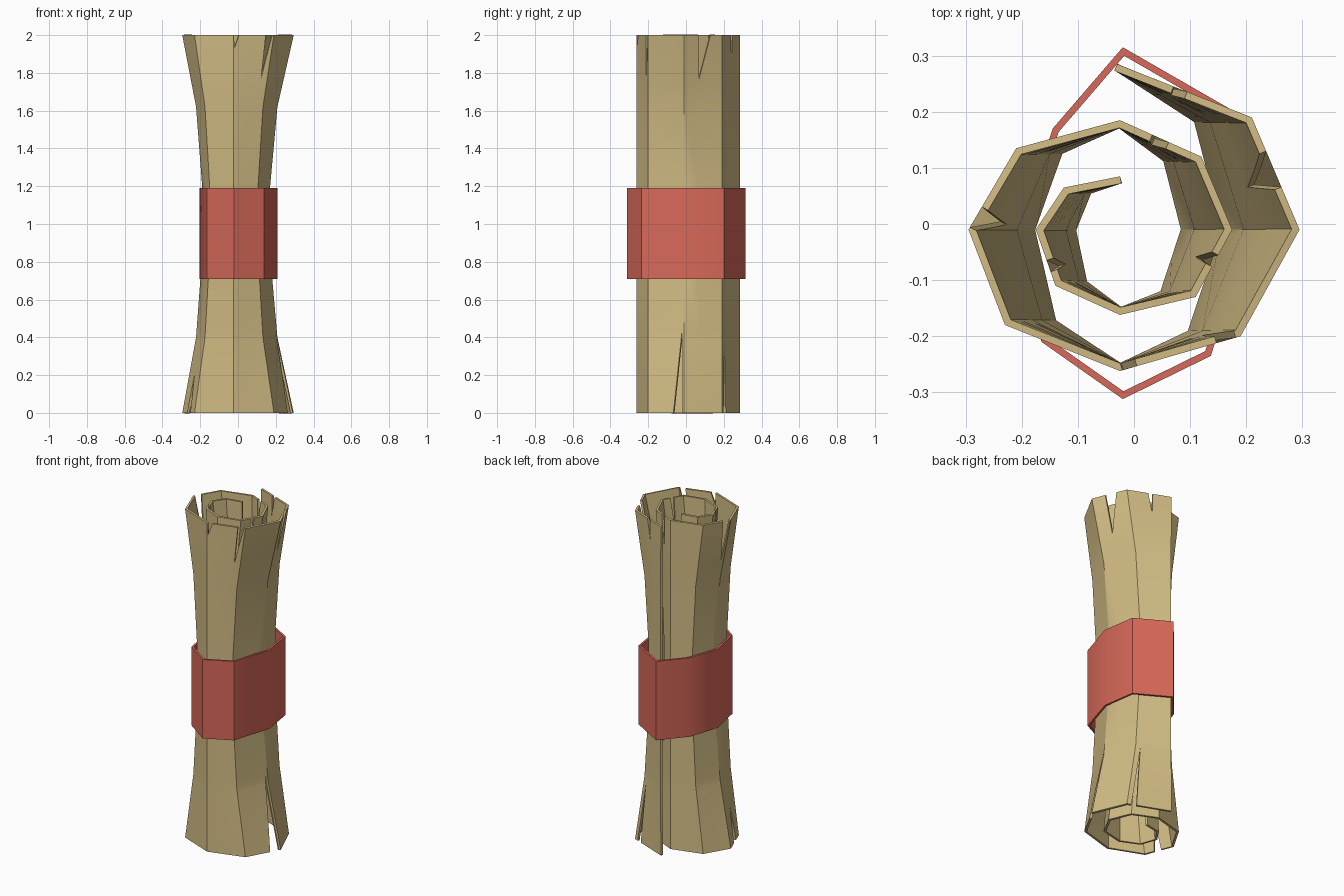
import bpy
import bmesh

cube = bpy.data.objects.get("Cube")
if cube:
    bpy.data.objects.remove(cube, do_unlink=True)

AXIS_X = -0.025   # the roll flares sideways about this line


def material(name, rgb):
    mat = bpy.data.materials.new(name)
    mat.use_nodes = True
    mat.diffuse_color = (*rgb, 1)
    mat.node_tree.nodes["Principled BSDF"].inputs["Base Color"].default_value = (*rgb, 1)
    return mat


def lerp(a, b, t):
    return a + (b - a) * t


def flare(z):
    # sideways scale of the roll at a height
    levels = [(0, 1), (0.4, 0.73), (0.8, 0.62), (1.2, 0.61), (1.62, 0.73), (2, 1)]
    for (z0, f0), (z1, f1) in zip(levels, levels[1:]):
        if z <= z1:
            return lerp(f0, f1, (z - z0) / (z1 - z0))
    return 1


def path_point(path, u):
    i = min(int(u), len(path) - 2)
    return [lerp(a, b, u - i) for a, b in zip(path[i], path[i + 1])]


def finish(name, bm, mat, thickness):
    # thicken the sheet inwards and shade it
    mesh = bpy.data.meshes.new(name)
    bm.to_mesh(mesh)
    bm.free()
    obj = bpy.data.objects.new(name, mesh)
    bpy.context.collection.objects.link(obj)
    mesh.materials.append(mat)
    bpy.ops.object.select_all(action="DESELECT")
    obj.select_set(True)
    bpy.context.view_layer.objects.active = obj
    solid = obj.modifiers.new("thickness", "SOLIDIFY")
    solid.thickness = thickness
    solid.offset = -1
    solid.use_even_offset = True
    bpy.ops.object.modifier_apply(modifier=solid.name)
    bpy.ops.object.shade_smooth_by_angle(angle=0.6)
    return obj


def paper_roll(path, tears, mat):
    # each tear is (start, tip, end) along the path, tip height, rim height
    rows = sorted({0, 0.4, 0.8, 1.2, 1.62, 2} | {t[3] for t in tears})
    columns = [(u, [u] * len(rows), False) for u in range(len(path))]
    for start, tip, end, tip_z, rim_z in tears:
        for side, gap in ((start, True), (end, False)):
            us = [lerp(tip, side, max(0, (z - tip_z) / (rim_z - tip_z))) for z in rows]
            columns.append((tip + (-0.001 if gap else 0.001), us, gap))
    columns.sort(key=lambda c: c[0])

    bm = bmesh.new()
    grid = []
    for _, us, _ in columns:
        line = []
        for u, z in zip(us, rows):
            x, y = path_point(path, u)
            line.append(bm.verts.new((AXIS_X + (x - AXIS_X) * flare(z), y, z)))
        grid.append(line)
    for (_, _, gap), a, b in zip(columns, grid, grid[1:]):
        if not gap:
            for r in range(len(rows) - 1):
                bm.faces.new((a[r], a[r + 1], b[r + 1], b[r]))
    bmesh.ops.remove_doubles(bm, verts=bm.verts[:], dist=0.0001)
    return finish("paper_roll", bm, mat, 0.013)


def ribbon_band(path, low, high, mat):
    bm = bmesh.new()
    pairs = [[bm.verts.new((x, y, z)) for z in (low, high)] for x, y in path]
    for a, b in zip(pairs, pairs[1:] + pairs[:1]):
        bm.faces.new((a[0], a[1], b[1], b[0]))
    return finish("ribbon_band", bm, mat, 0.012)


parchment = material("parchment tan", (0.64, 0.50, 0.23))
ribbon = material("ribbon red", (0.68, 0.14, 0.10))

# Spiral of the sheet, from the outer edge inwards
spiral = [(-0.03, 0.285), (0.21, 0.19), (0.295, -0.01), (0.19, -0.2),
          (-0.025, -0.262), (-0.23, -0.18), (-0.295, -0.01), (-0.21, 0.135),
          (-0.025, 0.185), (0.12, 0.12), (0.175, -0.01), (0.11, -0.13),
          (-0.025, -0.162), (-0.14, -0.11), (-0.175, -0.01), (-0.125, 0.065),
          (-0.025, 0.085)]

# Tears in the top and bottom rims
tears = [(0.42, 0.46, 0.52, 1.88, 2), (1.3, 1.6, 1.62, 1.77, 2),
         (3.04, 3.18, 3.2, 1.77, 2), (3.86, 3.97, 3.98, 1.93, 2),
         (6.03, 6.1, 6.28, 1.74, 2), (8.4, 8.5, 8.6, 1.8, 2),
         (10.38, 10.45, 10.55, 1.8, 2), (13.25, 13.35, 13.45, 1.8, 2),
         (0.78, 0.86, 0.9, 0.38, 0), (2.05, 2.06, 2.3, 0.43, 0),
         (5.35, 5.5, 5.6, 0.21, 0)]
paper_roll(spiral, tears, parchment)

# Ribbon tied round the middle
ribbon_band([(-0.02, 0.315), (0.18, 0.2), (0.21, 0), (0.137, -0.235),
             (-0.02, -0.312), (-0.165, -0.21), (-0.205, -0.01), (-0.145, 0.17)],
            0.71, 1.19, ribbon)
